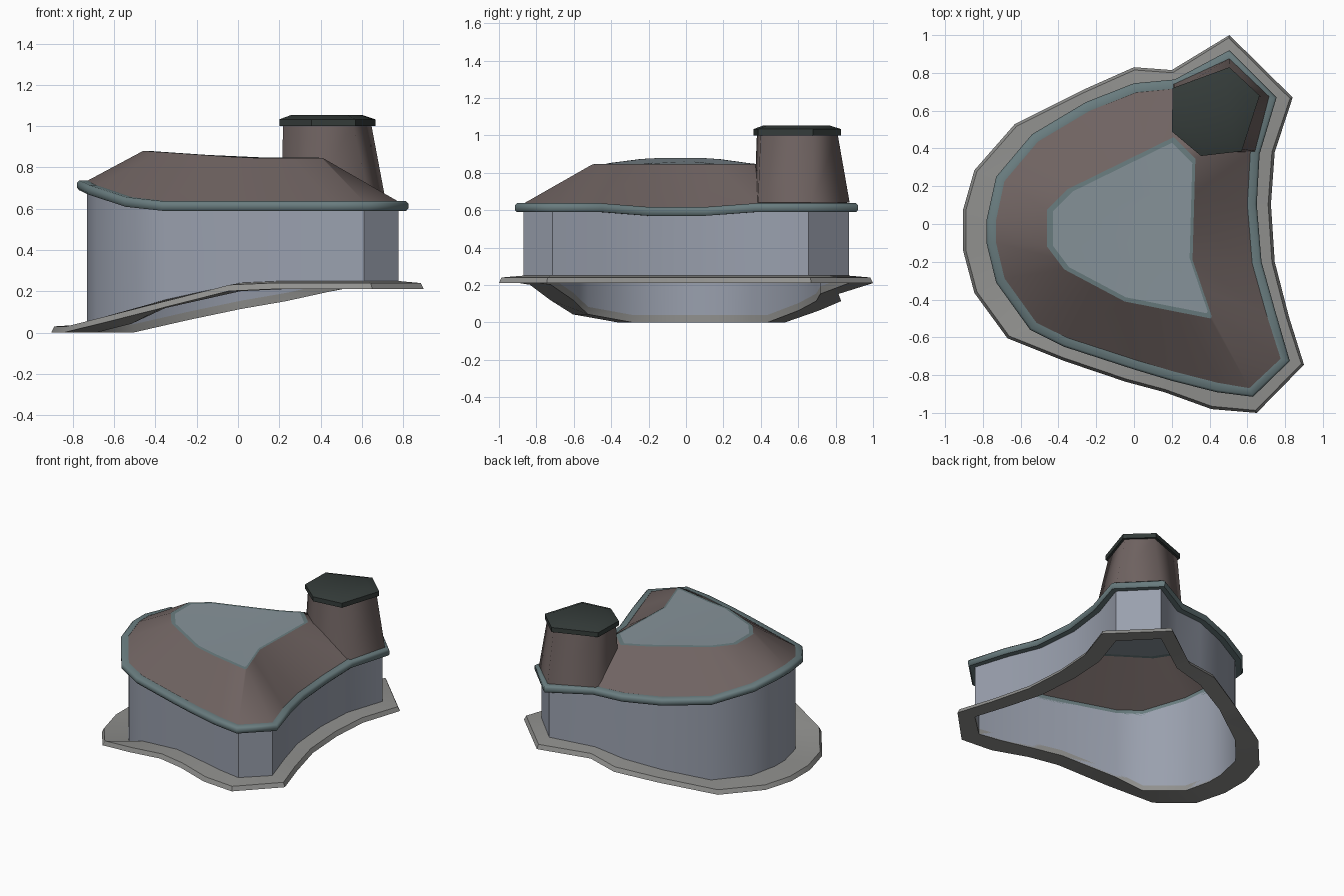
import bpy, bmesh
from mathutils import Vector

if "Cube" in bpy.data.objects:
    bpy.data.objects.remove(bpy.data.objects["Cube"])

# plan outlines, clockwise from the back corner: ground flange and roof rim
FLANGE = [(.505, 1), (.84, .67), (.745, .38), (.725, .105), (.745, -.2), (.82, -.49),
          (.9, -.745), (.65, -1), (.41, -.98), (.16, -.89), (-.045, -.835), (-.37, -.725),
          (-.67, -.605), (-.845, -.365), (-.905, -.14), (-.905, .075), (-.845, .285),
          (-.63, .53), (-.27, .71), (0, .83), (.2, .815)]
RIM = [(.505, .92), (.755, .67), (.665, .37), (.65, .105), (.675, -.2), (.745, -.45),
       (.825, -.725), (.63, -.915), (.435, -.89), (.2, -.83), (0, -.77), (-.37, -.65),
       (-.55, -.56), (-.73, -.31), (-.78, -.105), (-.78, .025), (-.73, .25),
       (-.54, .475), (-.255, .645), (0, .745), (.215, .765)]
# skylight corners, keyed by the outline point each one sits opposite
SKY = {0: (.27, .40), 1: (.325, .345), 4: (.31, -.19), 6: (.412, -.49), 7: (.405, -.5),
       10: (-.05, -.41), 12: (-.37, -.24), 14: (-.46, -.12), 15: (-.46, .075),
       16: (-.35, .185), 20: (.21, .46), 21: (.27, .40)}
CAP = [(.505, .83), (.665, .68), (.57, .385), (.355, .36), (.2, .49), (.205, .72)]
STACK = [(.505, .875), (.715, .675), (.64, .385), (.34, .365), (.21, .47), (.21, .74)]


def material(name, rgb):
    m = bpy.data.materials.new(name)
    m.diffuse_color = (*rgb, 1)
    m.use_nodes = True
    m.node_tree.nodes["Principled BSDF"].inputs["Base Color"].default_value = m.diffuse_color
    return m


def loft(name, rings, mat, cap=False, loop=False, angle=40):
    n = len(rings[0])
    bm = bmesh.new()
    vs = [[bm.verts.new(p) for p in r] for r in rings]
    pairs = list(zip(vs, vs[1:])) + ([(vs[-1], vs[0])] if loop else [])
    for a, b in pairs:
        for i in range(n):
            j = (i + 1) % n
            bm.faces.new((a[j], a[i], b[i], b[j]))
    if cap:
        bm.faces.new(vs[-1][::-1])
    if loop:
        bmesh.ops.recalc_face_normals(bm, faces=bm.faces)
    me = bpy.data.meshes.new(name)
    bm.to_mesh(me)
    bm.free()
    me.materials.append(mat)
    ob = bpy.data.objects.new(name, me)
    bpy.context.collection.objects.link(ob)
    bpy.ops.object.select_all(action='DESELECT')
    ob.select_set(True)
    bpy.context.view_layer.objects.active = ob
    bpy.ops.object.shade_smooth_by_angle(angle=angle * 3.14159 / 180)
    return ob


def inset(pts, d):
    out = []
    for i, p in enumerate(pts):
        t = (Vector(pts[(i + 1) % len(pts)]) - Vector(pts[i - 1])).normalized()
        out.append((p[0] + t.y * d, p[1] - t.x * d))
    return out


def lift(pts, zs):
    return [(x, y, z) for (x, y), z in zip(pts, zs)]


def ground_z(x, y):
    z = .253 * (x + .84) if y < 0 else .19 * (x + .6)
    return min(.21, max(0, z))


def rim_z(x, y):
    dip = .02 if x > .6 and -.3 < y < .2 else 0
    return .59 - dip + .1 * (max(0, -.37 - x) / .41) ** 2


def sky_z(x):
    return .845 + .035 * max(0, .05 - x) / .51


def add(zs, d):
    return [z + d for z in zs]


wall_mat = material("wall", (.32, .35, .42))
roof_mat = material("roof", (.16, .125, .12))
trim_mat = material("trim", (.14, .20, .21))
glass_mat = material("glass", (.24, .29, .32))
stone_mat = material("stone", (.28, .28, .27))
cap_mat = material("cap", (.035, .045, .042))

WALL = inset(RIM, .05)
gz = [ground_z(*p) for p in FLANGE]
rz = [rim_z(*p) for p in RIM]

# sloping ground flange
loft("ground_flange", [lift(WALL, gz), lift(FLANGE, gz),
                       lift(inset(FLANGE, .015), add(gz, .03)), lift(WALL, add(gz, .04))],
     stone_mat, loop=True)

# curved outer wall, open underneath
loft("wall", [lift(WALL, gz), lift(WALL, add(rz, .02))], wall_mat)

# roof rim moulding
loft("roof_rim", [lift(WALL, rz), lift(inset(RIM, .01), rz), lift(RIM, add(rz, .012)),
                  lift(RIM, add(rz, .036)), lift(inset(RIM, .012), add(rz, .047)),
                  lift(WALL, add(rz, .047))], trim_mat, loop=True, angle=50)

# hipped roof and the skylight in its top
keys = sorted(SKY)
sky = []
for a, b in zip(keys, keys[1:]):
    for i in range(a, b):
        sky.append(tuple(Vector(SKY[a]).lerp(Vector(SKY[b]), (i - a) / (b - a))))
ctr = Vector((.05, -.04))
pane = [tuple(Vector(p).lerp(ctr, .06)) for p in sky]
sky3 = [(x, y, sky_z(x)) for x, y in sky]
pane3 = [(x, y, sky_z(x) + .002) for x, y in pane]
loft("roof", [lift(WALL, add(rz, .045)), sky3], roof_mat)
loft("skylight_trim", [sky3, pane3], trim_mat)
loft("skylight", [pane3, [(*Vector((x, y)).lerp(ctr, .5), sky_z(x * .5 + .025) + .001)
                          for x, y in pane]], glass_mat, cap=True)

# tapered chimney and its domed cap
loft("chimney", [lift(STACK, [.64] * 6), lift(inset(CAP, .02), [1.01] * 6)], roof_mat, angle=70)
cap_ctr = Vector((.42, .58))
top = [tuple(Vector(p).lerp(cap_ctr, .25)) for p in CAP]
loft("chimney_cap", [lift(inset(CAP, .03), [1.0] * 6), lift(CAP, [1.0] * 6),
                     lift(CAP, [1.033] * 6), lift(top, [1.053] * 6)], cap_mat, cap=True, angle=30)
